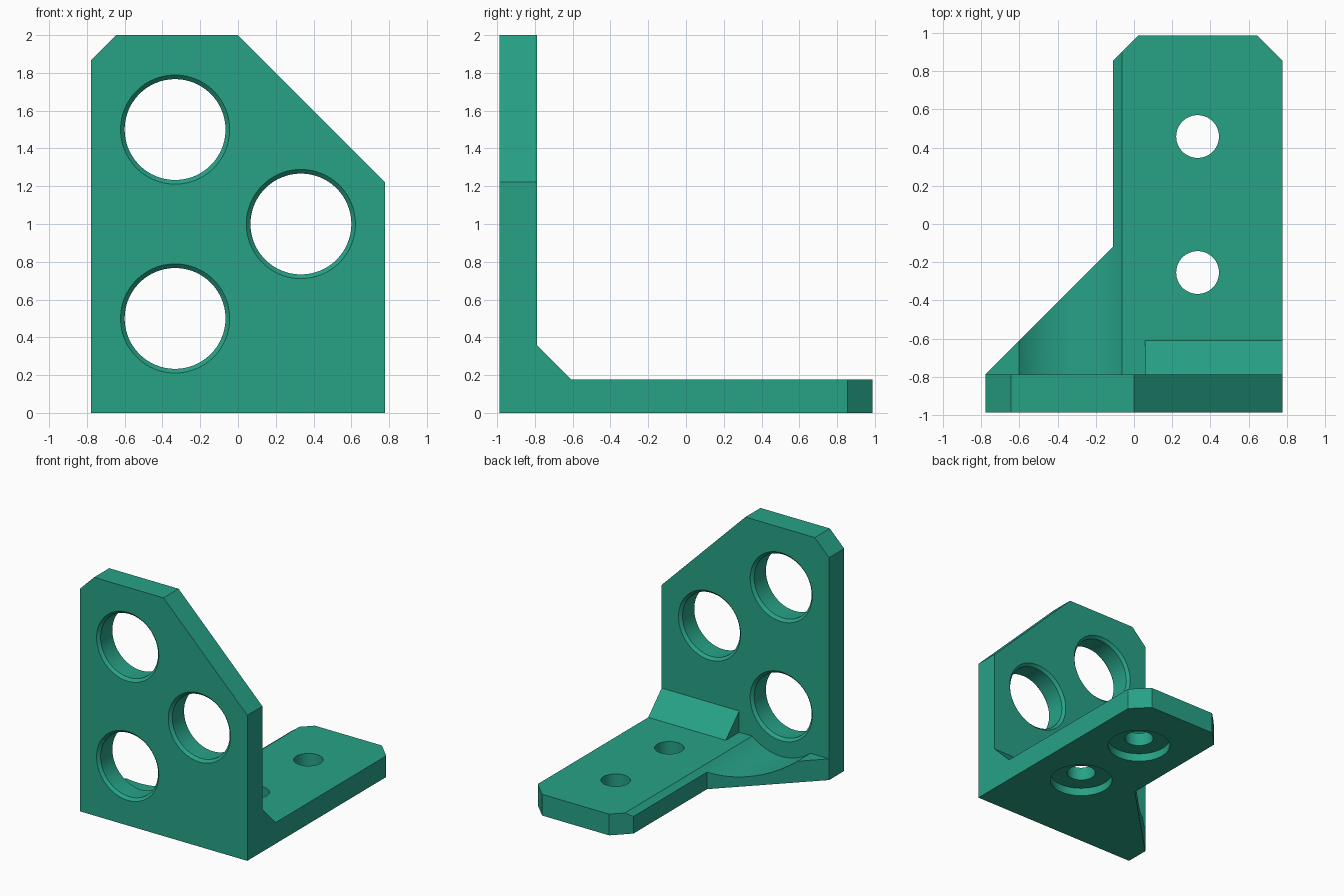
import bpy, bmesh, math
from mathutils import Vector

if "Cube" in bpy.data.objects:
    bpy.data.objects.remove(bpy.data.objects["Cube"])

green = bpy.data.materials.new("teal green")
green.diffuse_color = (0.02, 0.36, 0.24, 1)
green.use_nodes = True
green.node_tree.nodes["Principled BSDF"].inputs["Base Color"].default_value = green.diffuse_color

X, Y0, Y1 = 0.778, -0.988, 0.988   # half width, front, back
YP = Y0 + 0.2                      # back of the upright plate
T = 0.178                          # base thickness


def finish(name, bm):
    bmesh.ops.recalc_face_normals(bm, faces=bm.faces)
    me = bpy.data.meshes.new(name)
    bm.to_mesh(me)
    bm.free()
    me.materials.append(green)
    ob = bpy.data.objects.new(name, me)
    bpy.context.collection.objects.link(ob)
    return ob


def prism(name, pts, place, a, b):
    """Extrude a 2D outline from a to b; place(u, v, w) gives the 3D point."""
    bm = bmesh.new()
    lo = [bm.verts.new(place(u, v, a)) for u, v in pts]
    hi = [bm.verts.new(place(u, v, b)) for u, v in pts]
    bm.faces.new(lo)
    bm.faces.new(hi)
    n = len(pts)
    for i in range(n):
        j = (i + 1) % n
        bm.faces.new((lo[i], lo[j], hi[j], hi[i]))
    return finish(name, bm)


def turned(name, profile, origin, axis, n=72):
    """Solid of revolution from (radius, position along axis) pairs."""
    bm = bmesh.new()
    rings = []
    for r, h in profile:
        ring = []
        for i in range(n):
            t = 2 * math.pi * (i + 0.5) / n
            c, s = r * math.cos(t), r * math.sin(t)
            p = (c, h, s) if axis == 'Y' else (c, s, h)
            ring.append(bm.verts.new(Vector(origin) + Vector(p)))
        rings.append(ring)
    for a, b in zip(rings, rings[1:]):
        for i in range(n):
            j = (i + 1) % n
            bm.faces.new((a[i], a[j], b[j], b[i]))
    bm.faces.new(rings[0])
    bm.faces.new(rings[-1])
    return finish(name, bm)


def combine(ob, other, operation):
    mod = ob.modifiers.new(operation, 'BOOLEAN')
    mod.operation, mod.solver, mod.object = operation, 'EXACT', other
    bpy.context.view_layer.objects.active = ob
    bpy.ops.object.modifier_apply(modifier=mod.name)
    bpy.data.objects.remove(other)


# Horizontal base with clipped rear corners and a diagonal flank
base = prism("base", [(-X, Y0 + 0.1), (X, Y0 + 0.1), (X, Y1 - 0.133), (X - 0.133, Y1),
                      (0.022, Y1), (-0.111, Y1 - 0.133), (-0.111, YP + X - 0.111), (-X, YP)],
             lambda u, v, w: (u, v, w), 0, T)

# Round clearance channel behind the lower opening
combine(base, turned("channel_cutter", [(0.42, Y0 + 0.14), (0.42, 1.2)],
                     (-0.333, 0, 0.5), 'Y', 96), 'DIFFERENCE')

# Counterbored screw holes from below
for y in (0.458, -0.254):
    combine(base, turned("screw_cutter", [(0.244, -0.1), (0.244, 0.067), (0.112, 0.067), (0.112, 0.4)],
                         (0.333, y, 0), 'Z'), 'DIFFERENCE')

# Upright plate with sloped and clipped top corners
bracket = prism("bracket", [(-X, 0), (X, 0), (X, 1.222), (0, 2), (-X + 0.133, 2), (-X, 1.867)],
                lambda u, v, w: (u, w, v), Y0, YP)

# Large openings, chamfered on both faces
c, e = 0.022, 0.02
for x, z in ((-0.333, 1.5), (0.333, 1.0), (-0.333, 0.5)):
    combine(bracket, turned("opening_cutter",
                            [(0.267 + c + e, Y0 - e), (0.267, Y0 + c), (0.267, YP - c), (0.267 + c + e, YP + e)],
                            (x, 0, z), 'Y'), 'DIFFERENCE')

combine(bracket, base, 'UNION')

# Sloped reinforcing fillet in the inner corner
combine(bracket, prism("fillet", [(YP - 0.05, T - 0.05), (YP + T, T - 0.05), (YP + T, T),
                                  (YP, 2 * T), (YP - 0.05, 2 * T)],
                       lambda u, v, w: (w, u, v), 0.058, X), 'UNION')

# Smooth round walls, crisp edges
bpy.ops.object.select_all(action='DESELECT')
bracket.select_set(True)
bpy.context.view_layer.objects.active = bracket
bpy.ops.object.shade_smooth_by_angle(angle=math.radians(25))
